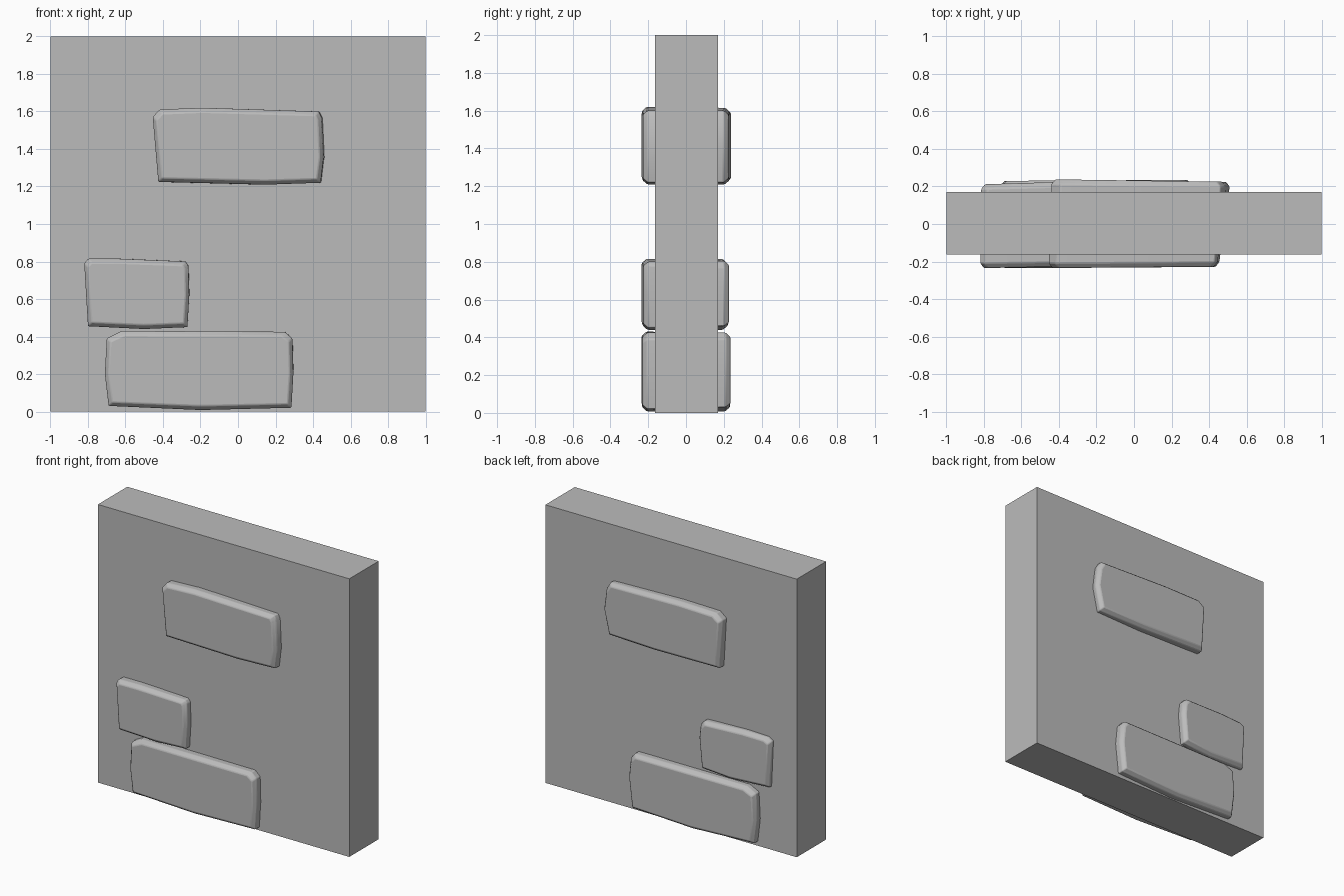
import bpy
import bmesh

if "Cube" in bpy.data.objects:
    bpy.data.objects.remove(bpy.data.objects["Cube"], do_unlink=True)

grey = bpy.data.materials.new("stone grey")
grey.use_nodes = True
colour = (0.5, 0.5, 0.5, 1)
grey.diffuse_color = colour
grey.node_tree.nodes["Principled BSDF"].inputs["Base Color"].default_value = colour


def add_object(name, bm):
    """Turn a bmesh into a named object in the scene."""
    bmesh.ops.recalc_face_normals(bm, faces=bm.faces)
    mesh = bpy.data.meshes.new(name)
    bm.to_mesh(mesh)
    bm.free()
    mesh.materials.append(grey)
    obj = bpy.data.objects.new(name, mesh)
    bpy.context.collection.objects.link(obj)
    return obj


def inset_outline(outline, side, end):
    """Pull an outline inwards to make the worn outer face."""
    xs = [p[0] for p in outline]
    zs = [p[1] for p in outline]
    cx, cz = (min(xs) + max(xs)) / 2, (min(zs) + max(zs)) / 2
    sx = 1 - 2 * end / (max(xs) - min(xs))
    sz = 1 - 2 * side / (max(zs) - min(zs))
    return [(cx + (x - cx) * sx, cz + (z - cz) * sz) for x, z in outline]


def ring(bm, outline, depth_left, depth_right):
    """Place an outline in the wall, its depth varying along x."""
    xs = [p[0] for p in outline]
    low, span = min(xs), max(xs) - min(xs)
    return [bm.verts.new((x, depth_left + (depth_right - depth_left) * (x - low) / span, z))
            for x, z in outline]


def stone(name, front, back, front_depth, back_depth):
    """Loft a worn block that pokes out of both sides of the wall."""
    bm = bmesh.new()
    step = 0.025
    rings = [
        ring(bm, inset_outline(front, 0.022, 0.02), *front_depth),
        ring(bm, front, *(d + step for d in front_depth)),
        ring(bm, back, *(d - step for d in back_depth)),
        ring(bm, inset_outline(back, 0.022, 0.02), *back_depth),
    ]
    count = len(front)
    for a, b in zip(rings, rings[1:]):
        for i in range(count):
            j = (i + 1) % count
            bm.faces.new((a[i], a[j], b[j], b[i]))
    bm.faces.new(rings[0])
    bm.faces.new(rings[-1])
    obj = add_object(name, bm)
    bevel = obj.modifiers.new("worn edges", "BEVEL")
    bevel.width = 0.006
    bevel.segments = 2
    bevel.limit_method = "ANGLE"
    bpy.ops.object.select_all(action="DESELECT")
    obj.select_set(True)
    bpy.context.view_layer.objects.active = obj
    bpy.ops.object.shade_smooth_by_angle()


# Wall slab
bm = bmesh.new()
bmesh.ops.create_cube(bm, size=1)
for v in bm.verts:
    v.co = (v.co.x * 2, v.co.y * 0.333 + 0.003, v.co.z * 2 + 1)
add_object("wall_slab", bm)

# Stones, outlined from the lower left corner upwards and round
stone("upper_stone",
      [(-.425, 1.225), (-.455, 1.57), (-.42, 1.61), (-.2, 1.62),
       (.43, 1.6), (.445, 1.57), (.455, 1.35), (.44, 1.22), (.15, 1.21)],
      [(-.42, 1.22), (-.44, 1.57), (-.39, 1.61), (-.1, 1.615),
       (.46, 1.6), (.49, 1.55), (.51, 1.4), (.47, 1.22), (.1, 1.21)],
      (-.235, -.228), (.238, .225))

stone("small_stone",
      [(-.8, .455), (-.82, .79), (-.8, .815), (-.64, .815),
       (-.28, .8), (-.265, .78), (-.26, .62), (-.27, .45), (-.5, .44)],
      [(-.8, .455), (-.815, .79), (-.78, .81), (-.6, .815),
       (-.29, .805), (-.26, .77), (-.25, .68), (-.27, .46), (-.5, .44)],
      (-.235, -.225), (.212, .228))

stone("lower_stone",
      [(-.69, .03), (-.71, .2), (-.7, .39), (-.62, .43),
       (.25, .425), (.29, .39), (.295, .2), (.285, .02), (-.2, .008)],
      [(-.69, .03), (-.71, .2), (-.7, .39), (-.63, .425),
       (.26, .425), (.29, .39), (.305, .25), (.28, .03), (-.2, .008)],
      (-.235, -.23), (.23, .235))
